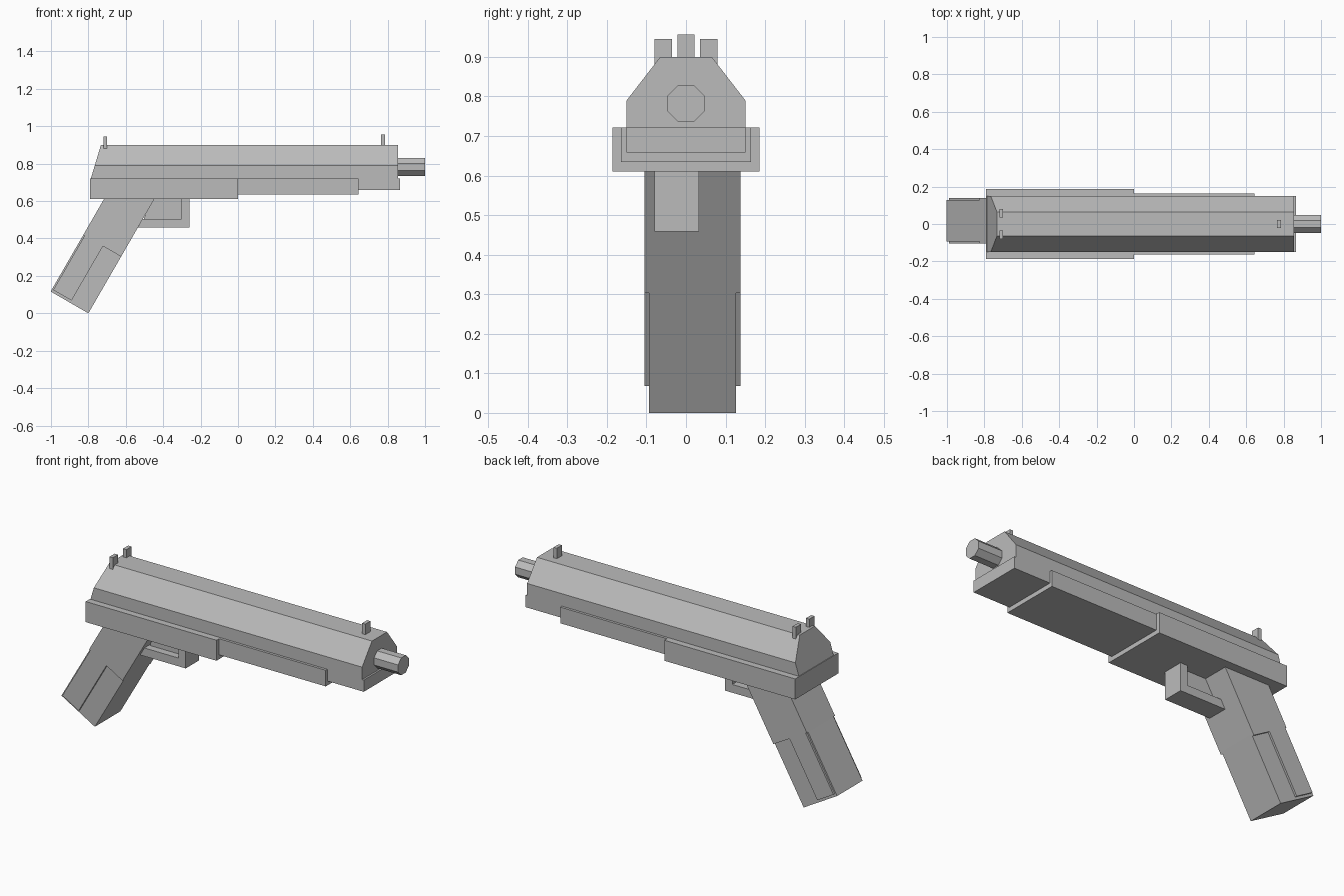
import bpy, bmesh, math
from mathutils import Vector

default = bpy.data.objects.get("Cube")
if default:
    bpy.data.objects.remove(default, do_unlink=True)

grey = bpy.data.materials.new("plain grey")
grey.use_nodes = True
grey.diffuse_color = (0.5, 0.5, 0.5, 1)
grey.node_tree.nodes["Principled BSDF"].inputs["Base Color"].default_value = (0.5, 0.5, 0.5, 1)


def prism(name, points, place, depth):
    """Extrude a flat outline; place maps each 2D point to 3D."""
    bm = bmesh.new()
    face = bm.faces.new([bm.verts.new(place(a, b)) for a, b in points])
    moved = bmesh.ops.extrude_face_region(bm, geom=[face])["geom"]
    verts = [v for v in moved if isinstance(v, bmesh.types.BMVert)]
    bmesh.ops.translate(bm, verts=verts, vec=depth)
    bmesh.ops.recalc_face_normals(bm, faces=bm.faces)
    mesh = bpy.data.meshes.new(name)
    bm.to_mesh(mesh)
    bm.free()
    mesh.materials.append(grey)
    obj = bpy.data.objects.new(name, mesh)
    bpy.context.collection.objects.link(obj)
    return obj


def side_prism(name, points, y0, y1):
    return prism(name, points, lambda x, z: Vector((x, y0, z)), Vector((0, y1 - y0, 0)))


def end_prism(name, points, x0, x1):
    return prism(name, points, lambda y, z: Vector((x0, y, z)), Vector((x1 - x0, 0, 0)))


def box(name, x0, x1, y0, y1, z0, z1):
    return side_prism(name, [(x0, z0), (x1, z0), (x1, z1), (x0, z1)], y0, y1)


# Slide with chamfered top and sloped rear
half = [(0.15, 0.71), (0.15, 0.79), (0.065, 0.9)]
slide = end_prism("slide", half + [(-y, z) for y, z in reversed(half)], -0.79, 0.855)
for v in slide.data.vertices:
    if v.co.x < 0:
        v.co.x += 0.3 * (v.co.z - 0.71)

# Stepped frame under the slide
box("rear_frame", -0.79, 0.0, -0.186, 0.186, 0.61, 0.722)
box("middle_frame", -0.02, 0.645, -0.164, 0.164, 0.634, 0.722)
box("front_frame", 0.6, 0.865, -0.15, 0.15, 0.658, 0.722)

# Octagonal barrel
angles = [math.radians(22.5 + 45 * i) for i in range(8)]
end_prism("barrel", [(0.051 * math.cos(a), 0.782 + 0.051 * math.sin(a)) for a in angles], 0.84, 1.0)

# Sights
for side, y in (("left", 0.058), ("right", -0.058)):
    box("rear_sight_" + side, -0.72, -0.7, y - 0.022, y + 0.022, 0.875, 0.945)
box("front_sight", 0.765, 0.785, -0.022, 0.022, 0.89, 0.957)

# Slanted grip: coordinates across and along its tilted axis
base = Vector((-0.8, 0.0))
along = Vector((0.5, 0.866))
across = Vector((-0.866, 0.5))


def grip_point(a, b):
    return tuple(base + across * a + along * b)


width = 0.233
top = [(-0.448, 0.61), (-0.717, 0.61)]
side_prism("upper_grip", [grip_point(width, 0.35), grip_point(0, 0.35)] + top, -0.105, 0.138)
lower = [(0, 0), (width, 0), (width, 0.36), (0, 0.36)]
side_prism("lower_grip", [grip_point(*p) for p in lower], -0.093, 0.127)
panel = [(0.112, 0.014), (width - 0.008, 0.014), (width - 0.008, 0.35), (0.112, 0.35)]
side_prism("grip_panels", [grip_point(*p) for p in panel], -0.105, 0.138)

# Trigger guard with a recessed web
guard = [(-0.535, 0.458), (-0.26, 0.458), (-0.26, 0.61), (-0.303, 0.61), (-0.303, 0.503), (-0.51, 0.503)]
side_prism("trigger_guard", guard, -0.08, 0.033)
side_prism("guard_web", [(-0.51, 0.49), (-0.29, 0.49), (-0.29, 0.615), (-0.46, 0.615)], -0.04, -0.007)
